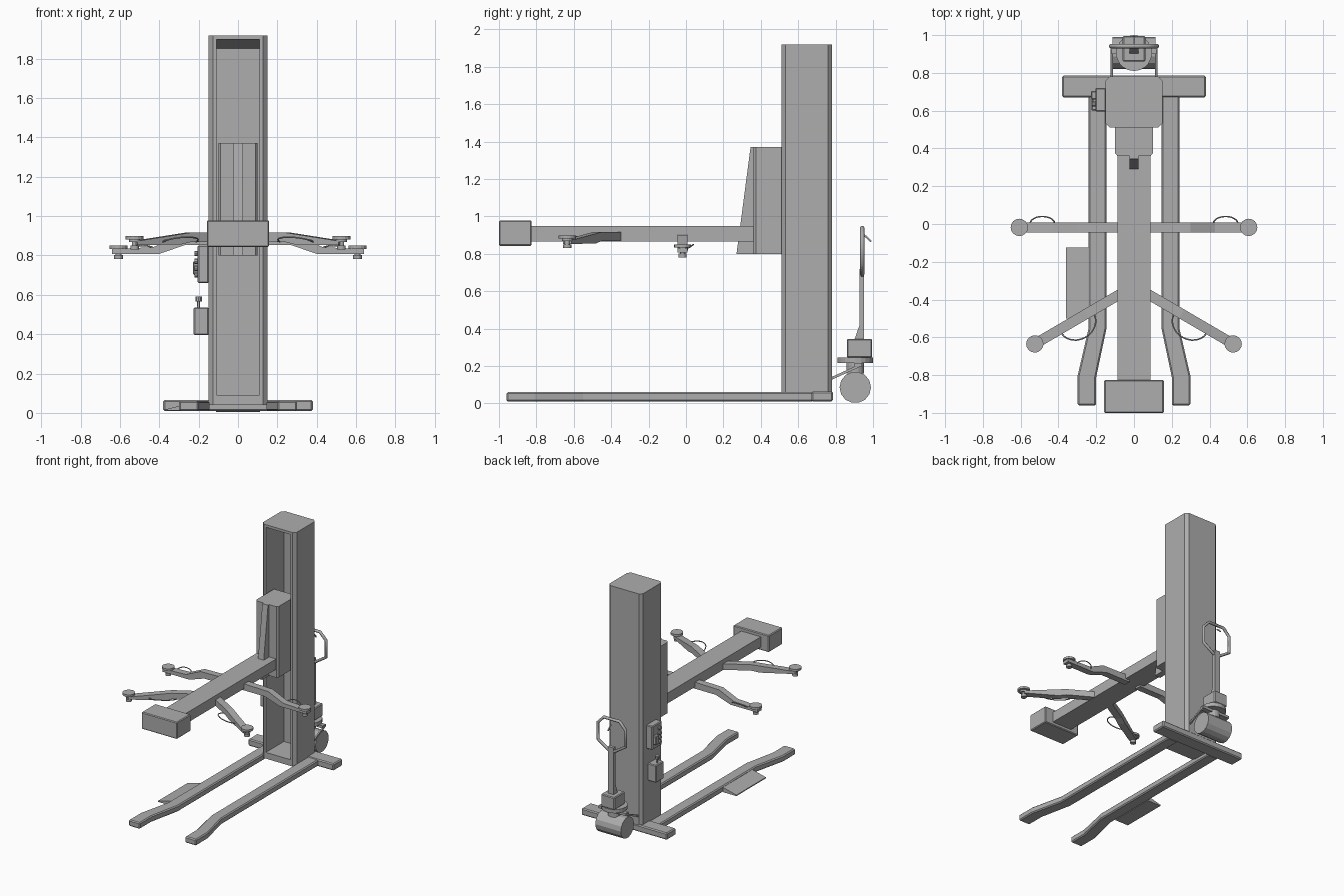
import bpy, bmesh, math
from mathutils import Vector, Matrix

if "Cube" in bpy.data.objects:
    bpy.data.objects.remove(bpy.data.objects["Cube"])

paint = bpy.data.materials.new("grey_paint")
paint.use_nodes = True
GREY = (0.42, 0.42, 0.42, 1)
paint.diffuse_color = GREY
paint.node_tree.nodes["Principled BSDF"].inputs["Base Color"].default_value = GREY


def finish(name, bm, bevel=0.0):
    bmesh.ops.recalc_face_normals(bm, faces=bm.faces)
    mesh = bpy.data.meshes.new(name)
    bm.to_mesh(mesh)
    bm.free()
    mesh.materials.append(paint)
    obj = bpy.data.objects.new(name, mesh)
    bpy.context.collection.objects.link(obj)
    if bevel:
        mod = obj.modifiers.new("edge", "BEVEL")
        mod.width, mod.segments, mod.limit_method = bevel, 1, "ANGLE"
    return obj


def prism(name, pts, axis, lo, hi, bevel=0.0):
    """Extrude a 2D outline along an axis."""
    bm = bmesh.new()
    k = "xyz".index(axis)

    def place(p, d):
        co = list(p)
        co.insert(k, d)
        return bm.verts.new(co)
    a = [place(p, lo) for p in pts]
    b = [place(p, hi) for p in pts]
    bm.faces.new(a)
    bm.faces.new(b)
    for i in range(len(a)):
        j = (i + 1) % len(a)
        bm.faces.new((a[i], a[j], b[j], b[i]))
    return finish(name, bm, bevel)


def box(name, x, y, z, bevel=0.0):
    return prism(name, [(x[0], y[0]), (x[1], y[0]), (x[1], y[1]), (x[0], y[1])],
                 "z", z[0], z[1], bevel)


def cyl(name, centre, r, length, axis="z", sides=16, r2=None):
    bm = bmesh.new()
    bmesh.ops.create_cone(bm, cap_ends=True, segments=sides, radius1=r,
                          radius2=r if r2 is None else r2, depth=length)
    rot = {"z": Matrix(), "x": Matrix.Rotation(math.pi / 2, 4, "Y"),
           "y": Matrix.Rotation(math.pi / 2, 4, "X")}[axis]
    bm.transform(Matrix.Translation(centre) @ rot)
    return finish(name, bm)


def rod(name, pts, r, closed=False):
    """Round bar swept along a path."""
    cu = bpy.data.curves.new(name, "CURVE")
    cu.dimensions, cu.bevel_depth, cu.bevel_resolution = "3D", r, 1
    cu.use_fill_caps = True
    sp = cu.splines.new("POLY")
    sp.points.add(len(pts) - 1)
    for point, co in zip(sp.points, pts):
        point.co = (*co, 1)
    sp.use_cyclic_u = closed
    cu.materials.append(paint)
    obj = bpy.data.objects.new(name, cu)
    bpy.context.collection.objects.link(obj)


# Column: open channel with cap, floor and sloped inner gusset
c = 0.022
prism("column_channel", [
    (-0.11, 0.51), (-0.15 + c, 0.51), (-0.15, 0.51 + c), (-0.15, 0.78 - c),
    (-0.15 + c, 0.78), (0.15 - c, 0.78), (0.15, 0.78 - c), (0.15, 0.51 + c),
    (0.15 - c, 0.51), (0.11, 0.51), (0.11, 0.74), (-0.11, 0.74)], "z", 0.04, 1.918)
box("column_cap", (-0.11, 0.11), (0.51, 0.74), (1.897, 1.918))
box("column_floor", (-0.11, 0.11), (0.51, 0.74), (0.04, 0.09))
prism("column_gusset", [(0.53, 1.897), (0.74, 1.897), (0.74, 1.85)], "x", -0.11, 0.11)

# Base: rear cross bar and two cranked legs
box("base_crossbar", (-0.38, 0.38), (0.67, 0.785), (0.01, 0.065), 0.008)
for s, side in ((1, "left"), (-1, "right")):
    outline = [(0.145, 0.68), (0.145, -0.55), (0.2, -0.81), (0.2, -0.96),
               (0.3, -0.96), (0.3, -0.81), (0.24, -0.55), (0.24, 0.68)]
    prism(side + "_base_leg", [(s * x, y) for x, y in outline], "z", 0.01, 0.06, 0.008)
prism("side_ramp", [(-0.36, 0.012), (-0.24, 0.012), (-0.24, 0.05), (-0.36, 0.02)],
      "y", -0.5, -0.125)

# Carriage with tapered centre fin
prism("carriage", [(-0.1, 0.6), (-0.1, 0.375), (-0.088, 0.36), (0.088, 0.36),
                   (0.1, 0.375), (0.1, 0.6)], "z", 0.8, 1.37)
prism("carriage_fin", [(0.37, 1.37), (0.345, 1.37), (0.29, 0.95), (0.27, 0.8),
                       (0.37, 0.8)], "x", -0.025, 0.025)

# Long beam and end box
box("lift_beam", (-0.087, 0.087), (-0.84, 0.37), (0.867, 0.95))
box("beam_end_box", (-0.158, 0.158), (-1.0, -0.825), (0.843, 0.978), 0.006)


def swing_arm(name, start, end, profile, pad_z, loop, s):
    """Cranked arm with a lifting pad, screw and wire handle."""
    a = Vector((start[0] * s, start[1], 0))
    b = Vector((end[0] * s, end[1], 0))
    along = (b - a).normalized()
    arm = prism(name, profile, "y", -0.027, 0.027)
    arm.location = a
    arm.rotation_euler.z = math.atan2(along.y, along.x)
    for part, r, z0, z1 in (("pad", 0.046, -0.004, 0.013), ("pad_neck", 0.028, -0.018, -0.004),
                            ("screw", 0.014, -0.05, -0.018), ("screw_nut", 0.022, -0.056, -0.036)):
        cyl(f"{name}_{part}", (b.x, b.y, pad_z + (z0 + z1) / 2), r, z1 - z0)
    mid, half, bulge, turn, height = loop
    normal = Vector((-along.y, along.x, 0)) * s * turn
    pts = []
    for i in range(13):
        t = math.pi * i / 12
        p = a + along * (mid - half * math.cos(t)) + normal * (0.02 + bulge * math.sin(t))
        pts.append((p.x, p.y, height + 0.025 * math.sin(t)))
    rod(name + "_handle", pts, 0.004)


front_profile = [(-0.03, 0.868), (0.2, 0.868), (0.26, 0.855), (0.515, 0.853),
                 (0.515, 0.873), (0.28, 0.905), (0.2, 0.916), (-0.03, 0.916)]
rear_profile = [(-0.03, 0.852), (0.19, 0.852), (0.32, 0.808), (0.56, 0.808),
                (0.56, 0.832), (0.35, 0.842), (0.22, 0.9), (-0.03, 0.905)]
for s, side in ((1, "left"), (-1, "right")):
    swing_arm(side + "_front_arm", (0.08, -0.375), (0.525, -0.635),
              front_profile, 0.886, (0.265, 0.1, 0.085, -1, 0.868), s)
    swing_arm(side + "_rear_arm", (0.08, -0.018), (0.607, -0.018),
              rear_profile, 0.837, (0.405, 0.065, 0.038, 1, 0.825), s)

# Control boxes on the column side
box("switch_box", (-0.205, -0.148), (0.595, 0.72), (0.66, 0.85), 0.006)
for z in (0.7, 0.735, 0.77, 0.81):
    cyl("push_button", (-0.212, 0.635, z), 0.014, 0.02, "x", 10)
box("switch_cover", (-0.228, -0.2), (0.66, 0.705), (0.7, 0.77), 0.005)
box("valve_box", (-0.225, -0.148), (0.6, 0.7), (0.395, 0.535), 0.006)
rod("valve_lever", [(-0.2, 0.65, 0.53), (-0.2, 0.65, 0.575)], 0.007)
cyl("lever_knob", (-0.2, 0.65, 0.578), 0.017, 0.024, sides=10)

# Steering drive at the back: roller, turntable, housing and tow handle
cyl("drive_roller", (0, 0.905, 0.086), 0.084, 0.226, "x", 14)
cyl("roller_post", (0, 0.905, 0.19), 0.048, 0.06)
cyl("turntable", (0, 0.905, 0.23), 0.095, 0.03, sides=20)
box("drive_housing", (-0.06, 0.06), (0.86, 0.995), (0.245, 0.345), 0.006)
for s in (-1, 1):
    prism("fork_strap", [(0.775, 0.125), (0.94, 0.2), (0.94, 0.215), (0.775, 0.14)],
          "x", s * 0.118 - 0.006, s * 0.118 + 0.006)
box("fork_bridge", (-0.12, 0.12), (0.9, 0.94), (0.195, 0.215))
prism("tow_post", [(0.9, 0.34), (0.953, 0.34), (0.953, 0.72), (0.928, 0.72),
                   (0.928, 0.42)], "x", -0.024, 0.024)
half_loop = [(0.03, 0.69), (0.122, 0.75), (0.122, 0.885), (0.07, 0.94)]
rod("tow_handle", [(x, 0.942, z) for x, z in half_loop]
    + [(-x, 0.942, z) for x, z in reversed(half_loop)], 0.012, True)
rod("brake_lever", [(0, 0.95, 0.9), (0, 0.965, 0.89), (0, 0.99, 0.865)], 0.006)
